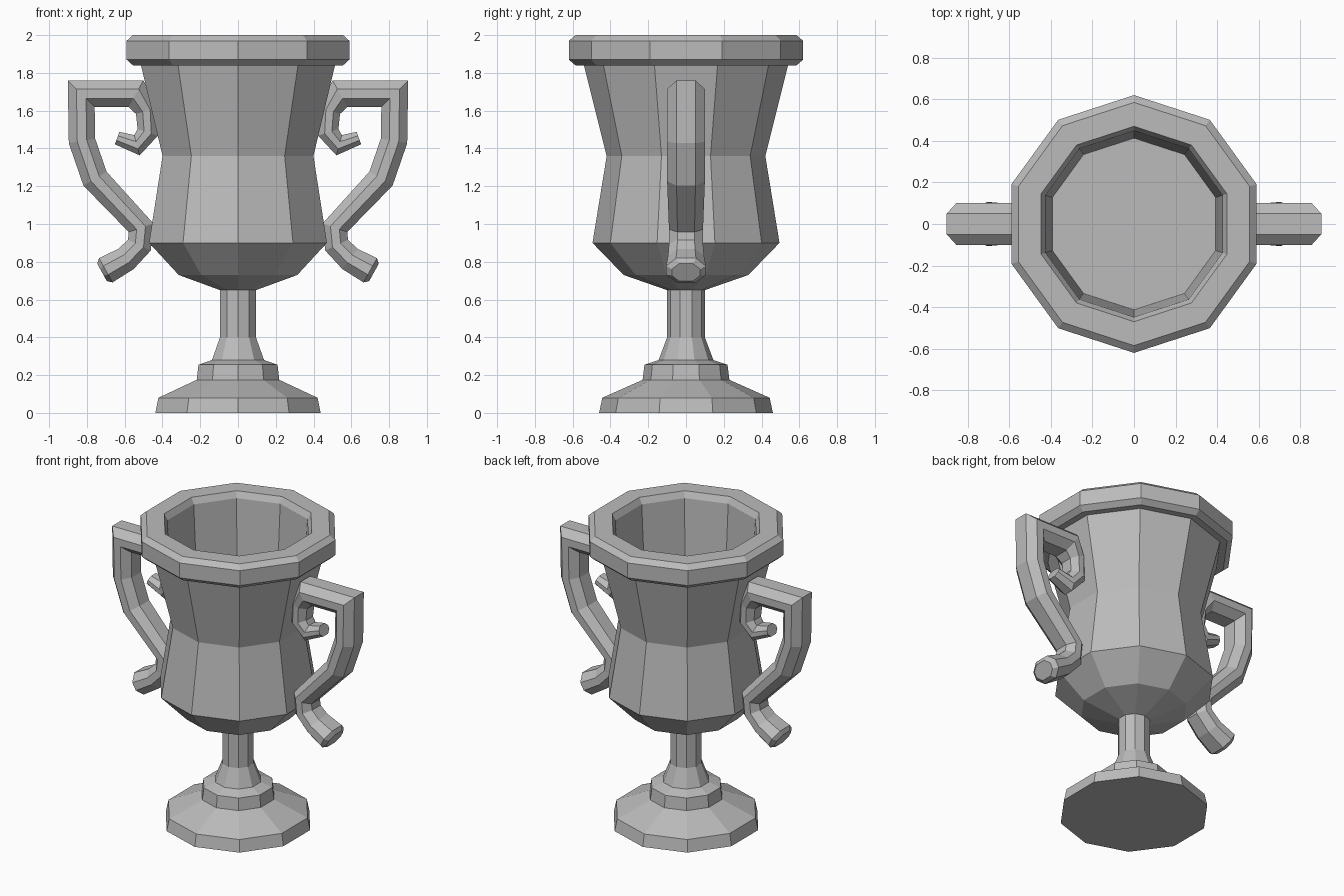
import bpy
import bmesh
import math
from mathutils import Vector

cube = bpy.data.objects.get("Cube")
if cube:
    bpy.data.objects.remove(cube, do_unlink=True)

SIDES = 10

# One plain metal grey for the whole cup
grey = bpy.data.materials.new("metal_grey")
grey.use_nodes = True
colour = (0.5, 0.5, 0.5, 1)
grey.diffuse_color = colour
grey.node_tree.nodes["Principled BSDF"].inputs["Base Color"].default_value = colour


def skin(name, rings, cap_start=True, cap_end=True, flip=None):
    """Join rings of points into a flat-shaded mesh object."""
    bm = bmesh.new()
    loops = [[bm.verts.new(p) for p in ring] for ring in rings]
    for a, b in zip(loops, loops[1:]):
        for i in range(len(a)):
            j = (i + 1) % len(a)
            bm.faces.new((a[i], a[j], b[j], b[i]))
    if cap_start:
        bm.faces.new(list(reversed(loops[0])))
    if cap_end:
        bm.faces.new(loops[-1])
    if flip is None:
        bmesh.ops.recalc_face_normals(bm, faces=bm.faces)
    mesh = bpy.data.meshes.new(name)
    bm.to_mesh(mesh)
    bm.free()
    mesh.materials.append(grey)
    obj = bpy.data.objects.new(name, mesh)
    bpy.context.collection.objects.link(obj)
    return obj


def lathe(name, profile, cap_start=False, cap_end=False):
    """Turn a (radius, height) profile, listed outside-upwards, around z."""
    angles = [math.pi / 2 + i * math.tau / SIDES for i in range(SIDES)]
    rings = [[(r * math.cos(a), r * math.sin(a), z) for a in angles]
             for r, z in profile]
    return skin(name, rings, cap_start, cap_end, flip=False)


# Turned parts
lathe("base", [(0.46, 0), (0.443, 0.08), (0.23, 0.175)], cap_start=True)
lathe("stem", [(0.23, 0.175), (0.22, 0.255), (0.145, 0.28),
               (0.1, 0.4), (0.1, 0.65)])
lathe("bowl", [(0.1, 0.65), (0.33, 0.73), (0.495, 0.9),
               (0.42, 1.36), (0.54, 1.84)])
lathe("rim", [(0.54, 1.84), (0.585, 1.84), (0.62, 1.87), (0.62, 1.97),
              (0.585, 2.0), (0.47, 2.0), (0.448, 1.96)])
lathe("bowl_lining", [(0.448, 1.96), (0.413, 1.38)], cap_end=True)

# Handle path from the inner curl, over the top and down to the foot: x, z, size
PATH = [(0.64, 1.455, 0.5), (0.535, 1.417, 0.65), (0.478, 1.485, 0.75),
        (0.485, 1.6, 0.8), (0.54, 1.69, 1), (0.83, 1.69, 1),
        (0.826, 1.44, 1), (0.757, 1.24, 1), (0.513, 0.98, 0.9),
        (0.522, 0.888, 0.9), (0.593, 0.815, 0.95), (0.7, 0.755, 1.05),
        (0.72, 0.744, 0.75)]
# Eight-sided section: offset across the path, offset along y
SECTION = [(0.07, 0.05), (0.025, 0.1), (-0.025, 0.1), (-0.07, 0.05),
           (-0.07, -0.05), (-0.025, -0.1), (0.025, -0.1), (0.07, -0.05)]


def handle(name, side):
    points = [Vector((x, z)) for x, z, _ in PATH]
    rings = []
    for i, p in enumerate(points):
        before = (p - points[i - 1]).normalized() if i else None
        after = (points[i + 1] - p).normalized() if i + 1 < len(points) else None
        before, after = before or after, after or before
        along = (before + after).normalized()
        across = Vector((-along.y, along.x)) / along.dot(before)
        size = PATH[i][2]
        ring = []
        for u, y in SECTION:
            q = p + across * u * size
            ring.append((side * q.x, y * size, q.y))
        rings.append(ring)
    return skin(name, rings)


handle("left_handle", 1)
handle("right_handle", -1)
